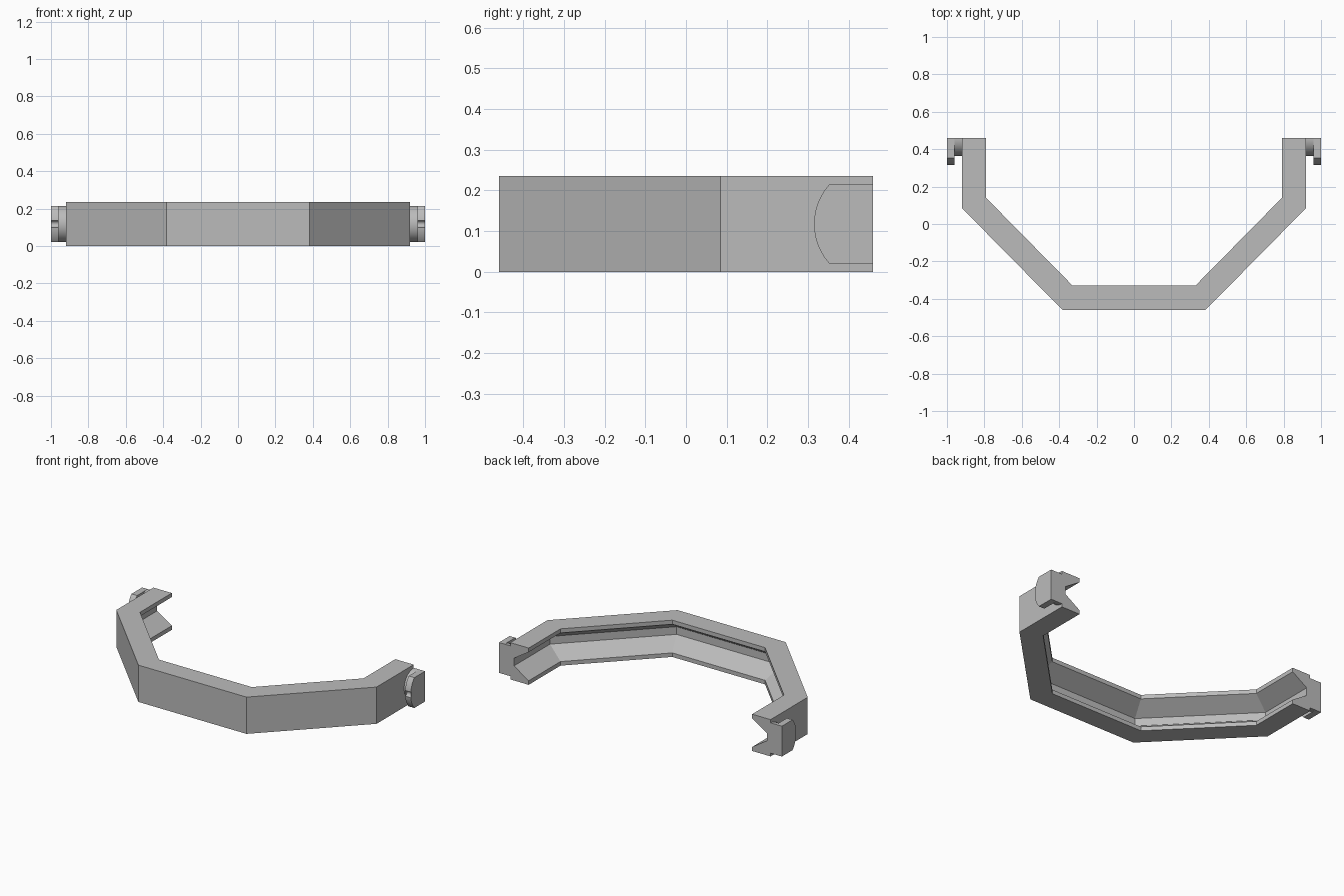
import bpy, bmesh, math
from mathutils import Vector

cube = bpy.data.objects.get("Cube")
if cube:
    bpy.data.objects.remove(cube)

H = 0.235                    # band height
MID = H / 2
END = 0.46                   # y of the open ends

grey = bpy.data.materials.new("plain grey")
grey.use_nodes = True
colour = (0.5, 0.5, 0.5, 1)
grey.diffuse_color = colour
grey.node_tree.nodes["Principled BSDF"].inputs["Base Color"].default_value = colour


def finish(bm, name):
    bmesh.ops.recalc_face_normals(bm, faces=bm.faces)
    mesh = bpy.data.meshes.new(name)
    bm.to_mesh(mesh)
    bm.free()
    mesh.materials.append(grey)
    obj = bpy.data.objects.new(name, mesh)
    bpy.context.collection.objects.link(obj)
    return obj


def sweep(name, rings):
    """Skin a list of equal closed rings and cap both ends."""
    bm = bmesh.new()
    loops = [[bm.verts.new(p) for p in ring] for ring in rings]
    n = len(loops[0])
    for a, b in zip(loops, loops[1:]):
        for i in range(n):
            j = (i + 1) % n
            bm.faces.new((a[i], a[j], b[j], b[i]))
    bm.faces.new(loops[0])
    bm.faces.new(loops[-1])
    return finish(bm, name)


# Half-octagon band with a V groove along its inside: (inward fraction, z)
lower = [(0, 0), (1, 0), (1, 0.026), (0.2, 0.093)]
section = lower + [(t, H - z) for t, z in reversed(lower)]

outer = [(0.92, END), (0.92, 0.085), (0.382, -0.46)]
inner = [(0.79, END), (0.79, 0.139), (0.328, -0.33)]
corners = [(Vector(o), Vector(i)) for o, i in zip(outer, inner)]
flip = Vector((-1, 1))
corners += [(o * flip, i * flip) for o, i in reversed(corners)]
sweep("band", [[(*o.lerp(i, t), z) for t, z in section] for o, i in corners])


# Hooks on both ends: rounded stem, then a wider plate with a thumb notch
def arc(radius, a0, a1, steps, cy=END, cz=MID):
    angles = [math.radians(a0 + (a1 - a0) * k / steps) for k in range(steps + 1)]
    return [(cy + radius * math.cos(a), cz + radius * math.sin(a)) for a in angles]


half = 0.097
stem = arc(half, 90, 270, 32)

edge = math.degrees(math.asin(half / 0.145))
notch = 7
plate = [(END, MID + half)]
plate += arc(0.145, 180 - edge, 180 - notch, 12)
plate += arc(0.018, 90, -90, 12, cy=END - 0.144)
plate += arc(0.145, 180 + notch, 180 + edge, 12)
plate += [(END, MID - half)]

smooth = []
for side, s in (("left", 1), ("right", -1)):
    for part, shape, x0, x1 in (("stem", stem, 0.915, 0.962), ("plate", plate, 0.96, 1.0)):
        smooth.append(sweep(f"{side}_hook_{part}",
                            [[(s * x, y, z) for y, z in shape] for x in (x0, x1)]))

bpy.ops.object.select_all(action="DESELECT")
for obj in smooth:
    obj.select_set(True)
bpy.context.view_layer.objects.active = smooth[0]
bpy.ops.object.shade_smooth_by_angle(angle=math.radians(30))
